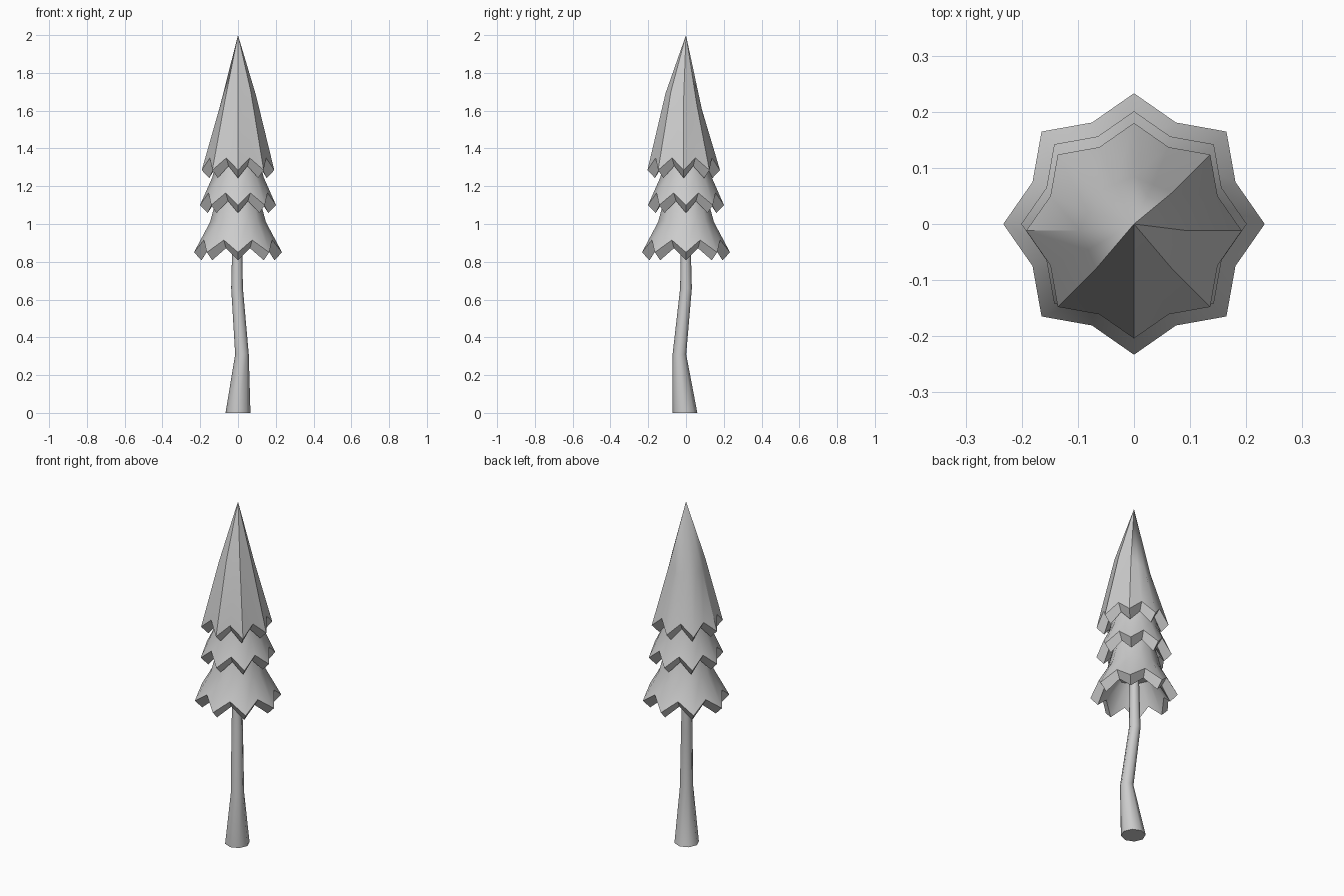
import bpy
import bmesh
from math import cos, sin, pi, radians

if "Cube" in bpy.data.objects:
    bpy.data.objects.remove(bpy.data.objects["Cube"], do_unlink=True)

grey = bpy.data.materials.new("light_grey")
grey.use_nodes = True
colour = (0.6, 0.6, 0.6, 1)
grey.diffuse_color = colour
grey.node_tree.nodes["Principled BSDF"].inputs["Base Color"].default_value = colour


def star(r_tip, r_dip, z_tip, z_dip, cy=0.0, tilt=(0, 0)):
    """Eight-pointed ring; tips and dips may differ in height."""
    ring = []
    for i in range(16):
        r, z = (r_dip, z_dip) if i % 2 else (r_tip, z_tip)
        a = i * pi / 8
        x, y = r * cos(a), r * sin(a)
        ring.append((x, y + cy, z + tilt[0] * x + tilt[1] * y))
    return ring


def circle(cx, cy, z, r, sides=8):
    return [(cx + r * cos(2 * pi * i / sides), cy + r * sin(2 * pi * i / sides), z)
            for i in range(sides)]


def skin(name, rings, angle):
    """Join rings of points, ordered from bottom to top; a single point closes an end."""
    bm = bmesh.new()
    loops = [[bm.verts.new(p) for p in ring] for ring in rings]
    for low, high in zip(loops, loops[1:]):
        n = max(len(low), len(high))
        for i in range(n):
            j = (i + 1) % n
            if len(low) == 1:
                bm.faces.new((low[0], high[j], high[i]))
            elif len(high) == 1:
                bm.faces.new((low[i], low[j], high[0]))
            else:
                bm.faces.new((low[i], low[j], high[j], high[i]))
    if len(loops[0]) > 1:
        bm.faces.new(loops[0][::-1])
    bmesh.ops.recalc_face_normals(bm, faces=bm.faces)
    mesh = bpy.data.meshes.new(name)
    bm.to_mesh(mesh)
    bm.free()
    mesh.materials.append(grey)
    obj = bpy.data.objects.new(name, mesh)
    bpy.context.collection.objects.link(obj)
    bpy.ops.object.select_all(action='DESELECT')
    obj.select_set(True)
    bpy.context.view_layer.objects.active = obj
    bpy.ops.object.shade_smooth_by_angle(angle=radians(angle))


def tier(name, r, z, hollow, upper, cy=0.0):
    """Skirt of needles: hollow underside, turned-in zigzag rim, then the upper rings."""
    depth, inner_r = hollow
    rings = [
        [(0, cy, z + depth)],
        star(inner_r, inner_r * 0.9, z + depth, z + depth, cy),
        star(r - 0.04, (r - 0.04) * 0.86, z - 0.042, z + 0.022, cy),
        star(r, r * 0.84, z, z + 0.065, cy),
    ]
    skin(name, rings + upper, 40)


# Crooked trunk
skin("trunk", [
    circle(0, -0.006, 0, 0.066),
    circle(0.021, -0.035, 0.31, 0.036),
    circle(-0.005, 0, 0.66, 0.031),
    circle(-0.004, -0.002, 1.0, 0.024),
    [(-0.004, -0.002, 1.0)],
], 50)

# Foliage tiers
tier("bottom_tier", 0.233, 0.85, (0.13, 0.10),
     [star(0.148, 0.136, 1.01, 1.02), star(0.11, 0.105, 1.15, 1.15), [(0, 0, 1.15)]])
tier("middle_tier", 0.201, 1.10, (0.06, 0.11),
     [star(0.135, 0.127, 1.25, 1.25), star(0.11, 0.105, 1.36, 1.36), [(0, 0, 1.36)]])
tier("top_tier", 0.192, 1.285, (0.06, 0.11),
     [star(0.096, 0.089, 1.65, 1.65, -0.012, (0.3, -0.45)), [(0, 0, 2.0)]], -0.012)
